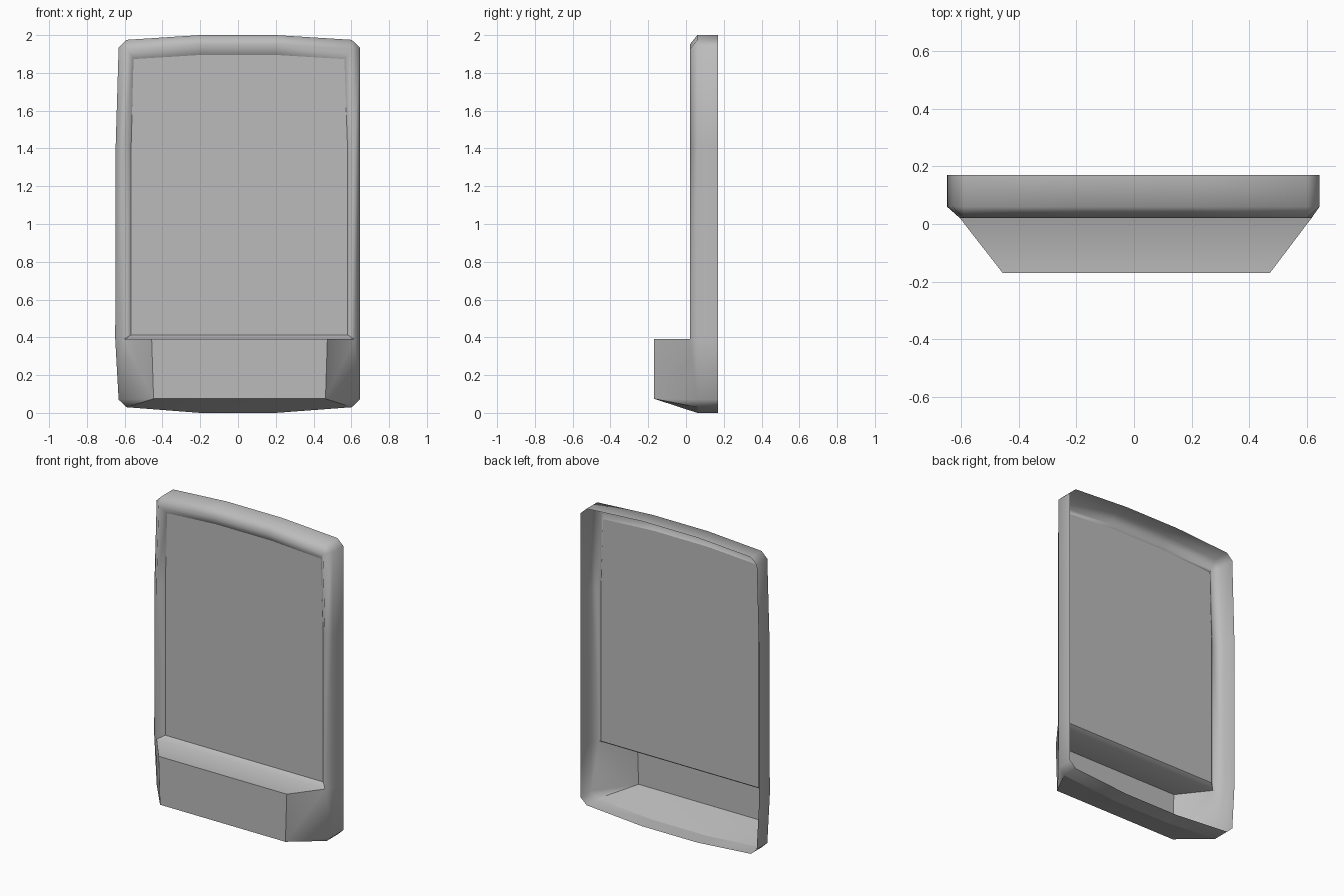
import bpy, bmesh

cube = bpy.data.objects.get("Cube")
if cube:
    bpy.data.objects.remove(cube)

grey = bpy.data.materials.new("plain_grey")
grey.use_nodes = True
COLOR = (0.5, 0.5, 0.5, 1)
grey.diffuse_color = COLOR
grey.node_tree.nodes["Principled BSDF"].inputs["Base Color"].default_value = COLOR

BACK, EDGE, RIDGE, PANEL, FRONT = 0.17, 0.06, 0.02, 0.055, -0.17

# Frame profiles (x, z), running up the right side, over the top and down the left
outer = [(-.65, .39), (-.648, 1.4), (-.632, 1.935), (-.59, 1.975), (-.2, 2), (.2, 2),
         (.602, 1.975), (.645, 1.935), (.645, 1.4), (.645, .39)]
ridge = [(-.605, .39), (-.605, 1.4), (-.59, 1.925), (-.59, 1.925), (-.2, 1.95), (.2, 1.95),
         (.602, 1.925), (.602, 1.925), (.617, 1.4), (.617, .39)]
inner = [(-.566, .413), (-.566, 1.4), (-.553, 1.873), (-.553, 1.873), (-.2, 1.895), (.2, 1.895),
         (.563, 1.873), (.563, 1.873), (.58, 1.4), (.58, .413)]
# Bottom edge of the frame, left to right
bottom = [(.645, .07), (.602, .03), (.2, 0), (-.2, 0), (-.59, .03), (-.632, .07)]

bm = bmesh.new()
group = bm.faces.layers.int.new("group")
RIM, FLAT, SHELF, FACE, SIDE_A, SIDE_B, BASE = range(7)


def ring(points, y):
    """Vertices of a profile at one depth, sharing repeated points."""
    made = {}
    for x, z in points:
        if (x, z) not in made:
            made[x, z] = bm.verts.new((x, y, z))
    return [made[p] for p in points]


def face(verts, kind):
    verts = list(dict.fromkeys(verts))
    if len(verts) > 2:
        bm.faces.new(verts)[group] = kind


def strip(a, b, kind, closed=False):
    for i in range(len(a) if closed else len(a) - 1):
        j = (i + 1) % len(a)
        face([a[i], a[j], b[j], b[i]], kind)


# Frame: outer wall, bevel and inner lip
back = ring(outer + bottom, BACK)
edge = ring(outer + bottom, EDGE)
crest = ring(ridge, RIDGE)
lip = ring(inner, PANEL)
n = len(outer)
low = edge[n:]
strip(back, edge, RIM, closed=True)
strip(edge[:n], crest, RIM)
strip(crest, lip, RIM)

# Recessed panel
face(lip, FLAT)

# Pocket: shelf, front, tapered sides and sloping base
top_l, top_r, foot_r, foot_l = ring([(-.457, .39), (.473, .39), (.463, .075), (-.447, .075)], FRONT)
face([lip[0], lip[-1], crest[-1], crest[0]], SHELF)
face([crest[0], crest[-1], top_r, top_l], SHELF)
face([top_l, top_r, foot_r, foot_l], FACE)
for rim, crest_end, top, foot, corner, kind in (
        (edge[n - 1], crest[-1], top_r, foot_r, low[:2], SIDE_A),
        (edge[0], crest[0], top_l, foot_l, low[:-3:-1], SIDE_B)):
    face([rim, crest_end, corner[0]], kind)
    face([crest_end, top, foot], kind)
    face([crest_end, foot, corner[0]], kind)
    face([corner[0], foot, corner[1]], kind)
face([foot_r, low[1], low[2]], BASE)
face([foot_r, low[2], low[3], foot_l], BASE)
face([foot_l, low[3], low[4]], BASE)

bmesh.ops.recalc_face_normals(bm, faces=bm.faces)
panel = next(f for f in bm.faces if f[group] == FLAT)
if panel.normal.y > 0:
    bmesh.ops.reverse_faces(bm, faces=bm.faces)

# Smooth frame; creases where parts meet, blended where pocket sides join the frame
for f in bm.faces:
    f.smooth = True
for e in bm.edges:
    kinds = {f[group] for f in e.link_faces}
    e.smooth = len(kinds) < 2 or kinds in ({RIM, SIDE_A}, {RIM, SIDE_B})

mesh = bpy.data.meshes.new("cover_shell")
bm.to_mesh(mesh)
bm.free()
mesh.materials.append(grey)
shell = bpy.data.objects.new("cover_shell", mesh)
bpy.context.collection.objects.link(shell)
